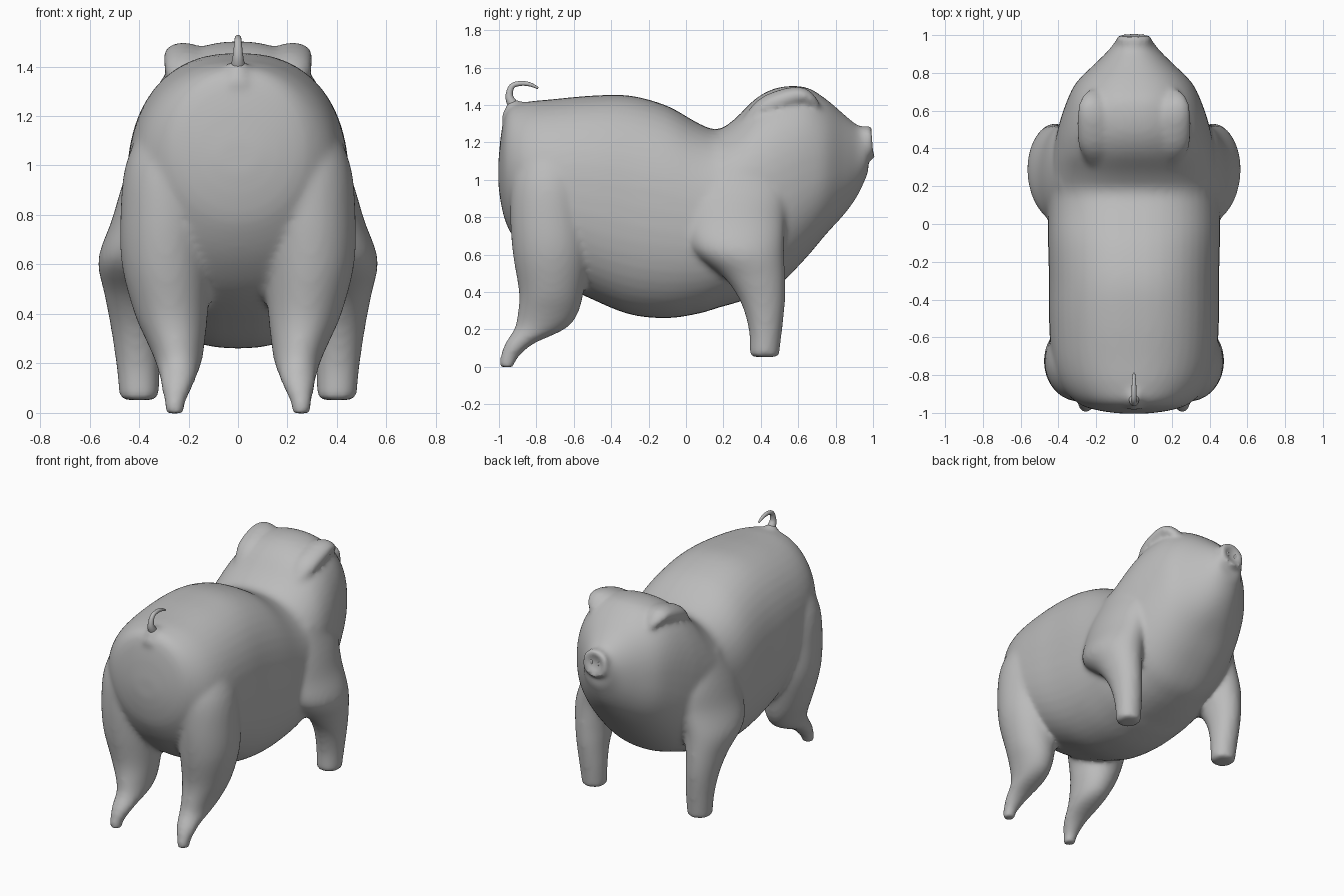
import bpy, bmesh, math
from mathutils import Vector

skin = bpy.data.materials.new("grey skin")
skin.diffuse_color = (0.5, 0.5, 0.5, 1)


def spline(rows, n=4):
    """Catmull-Rom refinement of a list of equal-length number rows."""
    out = []
    for i in range(len(rows) - 1):
        a, b, c, d = rows[max(i - 1, 0)], rows[i], rows[i + 1], rows[min(i + 2, len(rows) - 1)]
        for k in range(n):
            t = k / n
            out.append([0.5 * (2 * q + (r - p) * t + (2 * p - 5 * q + 4 * r - s) * t * t
                               + (3 * q - p - 3 * r + s) * t ** 3) for p, q, r, s in zip(a, b, c, d)])
    return out + [list(rows[-1])]


def skin_rings(bm, rings):
    """Bridge closed rings of points and cap both ends."""
    vr = [[bm.verts.new(p) for p in r] for r in rings]
    n = len(vr[0])
    for a, b in zip(vr, vr[1:]):
        for i in range(n):
            bm.faces.new((a[i], a[(i + 1) % n], b[(i + 1) % n], b[i]))
    bm.faces.new(vr[0][::-1])
    bm.faces.new(vr[-1])


def spow(v, p):
    return math.copysign(abs(v) ** p, v)


ANG = [2 * math.pi * i / 48 for i in range(48)]


def torso(bm, rows):
    """Rows: y, top z, bottom z, half width, squareness power."""
    skin_rings(bm, [[(w * spow(math.cos(a), p), y, (t + b) / 2 + (t - b) / 2 * spow(math.sin(a), p))
                     for a in ANG] for y, t, b, w, p in spline(rows)])


def leg(bm, rows, side):
    """Rows: z, centre x, centre y, radius x, radius y."""
    skin_rings(bm, [[(side * (x + rx * math.cos(a)), y + ry * math.sin(a), z)
                     for a in ANG] for z, x, y, rx, ry in spline(rows)])


def tube(bm, rows, side=1, flat=1.0):
    """Rows: x, y, z, radius; swept mostly in the y-z plane."""
    rows = spline(rows)
    rings = []
    for i, (x, y, z, r) in enumerate(rows):
        d = Vector(rows[min(i + 1, len(rows) - 1)][:3]) - Vector(rows[max(i - 1, 0)][:3])
        u = d.cross(Vector((1, 0, 0))).normalized()
        v = u.cross(d).normalized()
        rings.append([((q := Vector((x, y, z)) + u * (r * flat * math.cos(a)) + v * (r * math.sin(a))).x * side,
                       q.y, q.z) for a in ANG[::3]])
    skin_rings(bm, rings)


def finish(name, bm):
    bmesh.ops.recalc_face_normals(bm, faces=bm.faces)
    for f in bm.faces:
        f.smooth = True
    me = bpy.data.meshes.new(name)
    bm.to_mesh(me)
    bm.free()
    me.materials.append(skin)
    ob = bpy.data.objects.new(name, me)
    bpy.context.collection.objects.link(ob)
    return ob


# barrel body running into neck, head and chin (head points to +y)
body = bmesh.new()
torso(body, [(-1.003, 1.10, 0.97, 0.08, 1), (-0.985, 1.27, 0.85, 0.20, 1), (-0.95, 1.38, 0.74, 0.295, 1),
             (-0.86, 1.415, 0.60, 0.385, .95), (-0.72, 1.43, 0.47, 0.435, .88), (-0.5, 1.45, 0.36, 0.45, .84),
             (-0.3, 1.45, 0.28, 0.45, .84), (-0.1, 1.395, 0.26, 0.455, .84), (0.07, 1.30, 0.285, 0.455, .84),
             (0.17, 1.27, 0.315, 0.455, .84), (0.26, 1.325, 0.34, 0.45, .86), (0.38, 1.44, 0.38, 0.43, .88),
             (0.5, 1.495, 0.44, 0.405, .86), (0.64, 1.495, 0.58, 0.36, .84), (0.75, 1.43, 0.71, 0.305, .86),
             (0.85, 1.345, 0.82, 0.205, .9), (0.92, 1.29, 0.92, 0.135, .95), (0.975, 1.27, 1.04, 0.095, 1)])

# snout with a dished end
skin_rings(body, [[(r * math.cos(a), y - 0.1 * r * math.sin(a), 1.2 + 0.95 * r * math.sin(a)) for a in ANG]
                  for y, r in ((0.8, 0.12), (0.9, 0.09), (0.95, 0.09), (0.985, 0.096), (1.003, 0.088),
                               (0.998, 0.06), (0.98, 0.035))])

for s in (-1, 1):
    # front legs with bulging shoulders
    leg(body, [(0.052, 0.40, 0.42, 0.08, 0.08), (0.075, 0.40, 0.42, 0.08, 0.08),
               (0.2, 0.405, 0.425, 0.088, 0.09), (0.35, 0.415, 0.41, 0.10, 0.12),
               (0.48, 0.42, 0.365, 0.12, 0.165), (0.62, 0.41, 0.28, 0.155, 0.245),
               (0.78, 0.37, 0.26, 0.14, 0.27), (0.93, 0.35, 0.27, 0.115, 0.26),
               (1.1, 0.31, 0.28, 0.09, 0.18)], s)
    # hind legs with thighs
    leg(body, [(-0.003, 0.255, -0.955, 0.038, 0.04), (0.04, 0.255, -0.95, 0.042, 0.046),
               (0.12, 0.245, -0.895, 0.068, 0.075), (0.2, 0.24, -0.785, 0.092, 0.135),
               (0.28, 0.25, -0.74, 0.115, 0.16), (0.4, 0.27, -0.72, 0.148, 0.173),
               (0.6, 0.29, -0.72, 0.18, 0.205), (0.8, 0.29, -0.73, 0.185, 0.21),
               (1.0, 0.28, -0.73, 0.175, 0.20), (1.18, 0.25, -0.72, 0.13, 0.15)], s)
    # ears folded forward over the brow, melting into the skull behind
    tube(body, [(0.20, 0.32, 1.30, 0.05), (0.205, 0.42, 1.385, 0.09), (0.215, 0.54, 1.435, 0.09),
                (0.225, 0.62, 1.45, 0.072), (0.22, 0.675, 1.42, 0.05), (0.21, 0.705, 1.39, 0.025)], s, 0.62)

# tail root: a small cone blended into the rump
skin_rings(body, [[(r * math.cos(a), -0.875 - dy + 1.3 * r * math.sin(a), z) for a in ANG]
                  for z, r, dy in ((1.33, 0.09, 0), (1.40, 0.05, 0.02), (1.425, 0.022, 0.05))])

pig = finish("pig_body", body)
m = pig.modifiers.new("blend", 'REMESH')
m.mode = 'VOXEL'
m.voxel_size = 0.016
m.use_smooth_shade = True
m = pig.modifiers.new("soften", 'SMOOTH')
m.factor = 0.5
m.iterations = 10

# curly tail
tail = bmesh.new()
tube(tail, [(0, -0.90, 1.37, 0.03), (0, -0.93, 1.41, 0.027), (0, -0.945, 1.45, 0.02),
            (0, -0.93, 1.50, 0.015), (0, -0.885, 1.515, 0.013), (0, -0.835, 1.51, 0.011),
            (0, -0.79, 1.49, 0.006)])
finish("curly_tail", tail)

# nostrils
nose = bmesh.new()
for s in (-1, 1):
    skin_rings(nose, [[(s * 0.035 + r * math.cos(a), y, 1.2 + 1.4 * r * math.sin(a)) for a in ANG[::2]]
                      for y, r in ((0.97, 0.014), (0.986, 0.014), (0.988, 0.009))])
finish("nostrils", nose)
